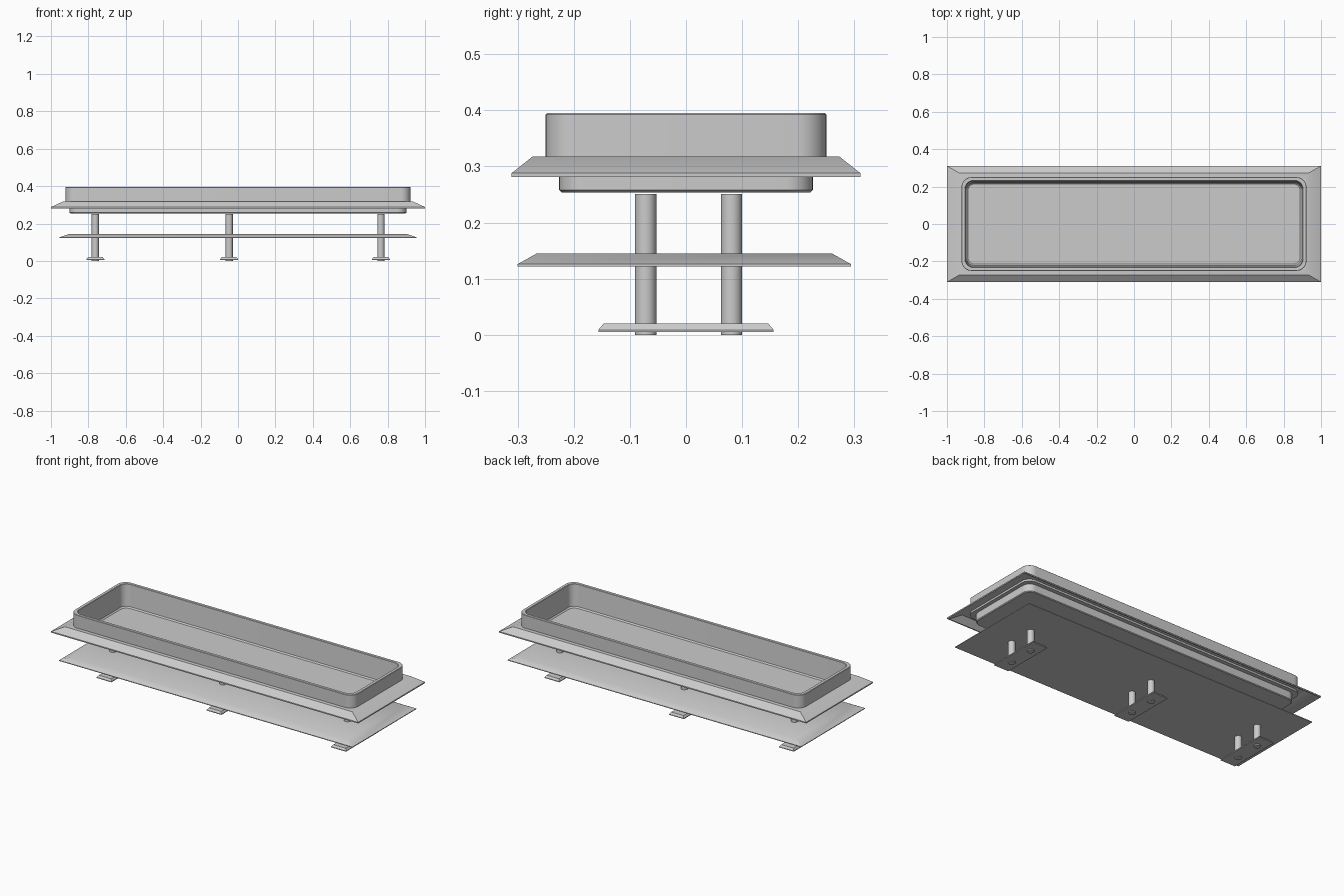
import bpy, bmesh, math

if "Cube" in bpy.data.objects:
    bpy.data.objects.remove(bpy.data.objects["Cube"])


def outline(hx, hy, r, cx, cy):
    """Rectangle outline, with rounded corners when r > 0."""
    if r == 0:
        return [(cx + sx * hx, cy + sy * hy) for sx, sy in ((1, 1), (-1, 1), (-1, -1), (1, -1))]
    pts, n = [], 10
    for k, (sx, sy) in enumerate(((1, 1), (-1, 1), (-1, -1), (1, -1))):
        for i in range(n + 1):
            a = math.pi / 2 * (k + i / n)
            pts.append((cx + sx * (hx - r) + r * math.cos(a), cy + sy * (hy - r) + r * math.sin(a)))
    return pts


def loft(name, loops, cx=0, cy=0, ring=False):
    """Skin a stack of rectangles (half x, half y, z, corner radius)."""
    bm = bmesh.new()
    rows = [[bm.verts.new((x, y, z)) for x, y in outline(hx, hy, r, cx, cy)]
            for hx, hy, z, r in loops]
    pairs = list(zip(rows, rows[1:]))
    if ring:
        pairs.append((rows[-1], rows[0]))
    else:
        bm.faces.new(rows[0][::-1])
        bm.faces.new(rows[-1])
    for a, b in pairs:
        for i in range(len(a)):
            j = (i + 1) % len(a)
            bm.faces.new((a[i], a[j], b[j], b[i]))
    bmesh.ops.recalc_face_normals(bm, faces=bm.faces)
    mesh = bpy.data.meshes.new(name)
    bm.to_mesh(mesh)
    bm.free()
    obj = bpy.data.objects.new(name, mesh)
    bpy.context.collection.objects.link(obj)
    smooth(obj)
    return obj


def smooth(obj):
    bpy.ops.object.select_all(action='DESELECT')
    obj.select_set(True)
    bpy.context.view_layer.objects.active = obj
    bpy.ops.object.shade_smooth_by_angle(angle=math.radians(30))


# Open tray: stepped tub outside, thin lip, recessed floor inside
loft("tray", [
    (0.895, 0.222, 0.254, 0.045),
    (0.900, 0.226, 0.258, 0.048),
    (0.900, 0.226, 0.300, 0.048),
    (0.922, 0.250, 0.300, 0.052),
    (0.922, 0.250, 0.393, 0.052),
    (0.920, 0.248, 0.395, 0.050),
    (0.904, 0.233, 0.395, 0.046),
    (0.902, 0.231, 0.393, 0.045),
    (0.895, 0.221, 0.268, 0.040),
    (0.888, 0.214, 0.261, 0.035),
])

# Sloped flange around the tray, hollow underneath
loft("tray_flange", [
    (0.906, 0.235, 0.318, 0),
    (0.935, 0.273, 0.318, 0),
    (1.000, 0.311, 0.288, 0),
    (1.000, 0.311, 0.281, 0),
    (0.990, 0.305, 0.281, 0),
    (0.932, 0.270, 0.311, 0),
    (0.906, 0.235, 0.311, 0),
], ring=True)

# Lower shelf with bevelled edge
loft("shelf", [
    (0.955, 0.297, 0.122, 0),
    (0.955, 0.297, 0.126, 0),
    (0.900, 0.263, 0.145, 0),
], cy=-0.003)

# Three feet, each with a pair of posts
for n, x in enumerate((-0.763, -0.047, 0.764), 1):
    loft(f"foot_{n}", [
        (0.048, 0.156, 0.005, 0),
        (0.048, 0.156, 0.009, 0),
        (0.040, 0.147, 0.020, 0),
    ], cx=x)
    for side, y in (("front", -0.072), ("back", 0.081)):
        bpy.ops.mesh.primitive_cylinder_add(vertices=32, radius=0.019, depth=0.251,
                                            location=(x, y, 0.1255))
        post = bpy.context.object
        post.name = f"{side}_post_{n}"
        smooth(post)
